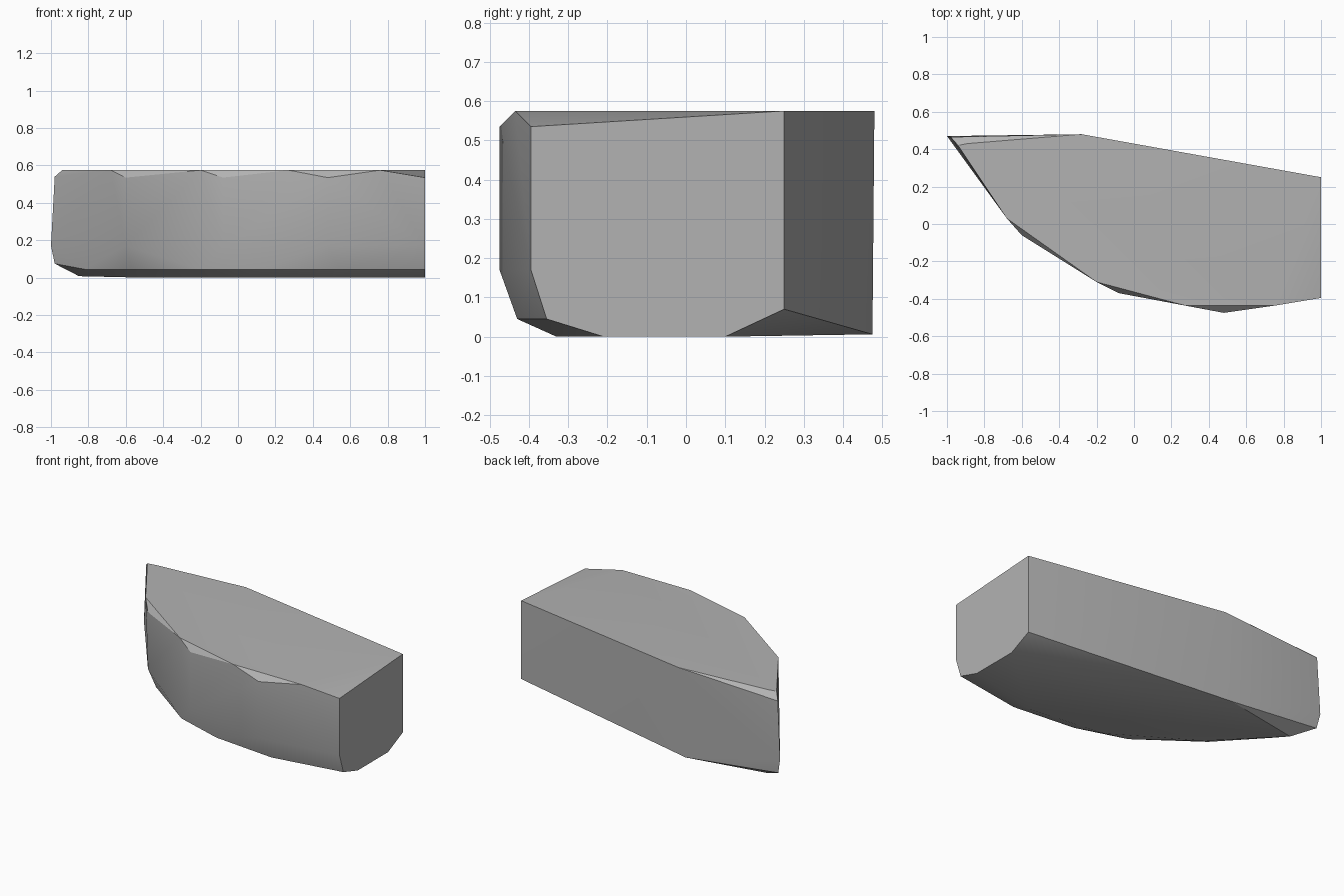
import bpy
import bmesh
import math

default_cube = bpy.data.objects.get("Cube")
if default_cube:
    bpy.data.objects.remove(default_cube, do_unlink=True)


def make_material(name, colour):
    material = bpy.data.materials.new(name)
    material.use_nodes = True
    material.diffuse_color = colour
    shader = material.node_tree.nodes["Principled BSDF"]
    shader.inputs["Base Color"].default_value = colour
    shader.inputs["Roughness"].default_value = 0.9
    return material


# Outlines of the rock, from the flat top down to the flat underside
top_outline = [(1, .25), (-.28, .48), (-.89, .43), (-.94, .42), (-.68, .03),
               (-.2, -.31), (.27, -.435), (.76, -.435)]
wall_outline = [(1, -.395), (.48, -.475), (-.08, -.37), (-.6, -.06)]
lower_bevel = [(1, -.355), (.54, -.43), (.12, -.39), (-.2, -.29), (-.57, -.02),
               (-.82, .25)]
underside = [(1, .1), (1, -.21), (.5, -.33), (0, -.27), (-.5, .04)]

rings = [
    (.575, top_outline),
    (.535, wall_outline),
    (.17, wall_outline),
    (.045, lower_bevel),
    (0, underside),
]

# Corners at the back and at the pointed end
corners = [(-.98, .465, .54), (-1, .47, .17), (-.98, .46, .075),
           (-.85, .38, .008), (-.33, .475, .006), (1, .25, .07)]


def build_rock(name, material):
    """Wrap the outlines and corners in one faceted convex block."""
    bm = bmesh.new()
    for height, outline in rings:
        for x, y in outline:
            bm.verts.new((x, y, height))
    for corner in corners:
        bm.verts.new(corner)
    hull = bmesh.ops.convex_hull(bm, input=bm.verts[:])
    leftover = {v for v in hull["geom_interior"] + hull["geom_unused"]
                if isinstance(v, bmesh.types.BMVert)}
    bmesh.ops.delete(bm, geom=list(leftover), context="VERTS")
    # Merge coplanar triangles into broad facets
    bmesh.ops.dissolve_limit(bm, angle_limit=math.radians(1),
                             verts=bm.verts[:], edges=bm.edges[:])
    bmesh.ops.recalc_face_normals(bm, faces=bm.faces[:])
    mesh = bpy.data.meshes.new(name)
    bm.to_mesh(mesh)
    bm.free()
    mesh.materials.append(material)
    rock = bpy.data.objects.new(name, mesh)
    bpy.context.collection.objects.link(rock)
    return rock


rock = build_rock("rock", make_material("stone grey", (.45, .45, .45, 1)))

# Soft shading over shallow facets, crisp edges elsewhere
bpy.ops.object.select_all(action="DESELECT")
rock.select_set(True)
bpy.context.view_layer.objects.active = rock
bpy.ops.object.shade_smooth_by_angle(angle=math.radians(30))
